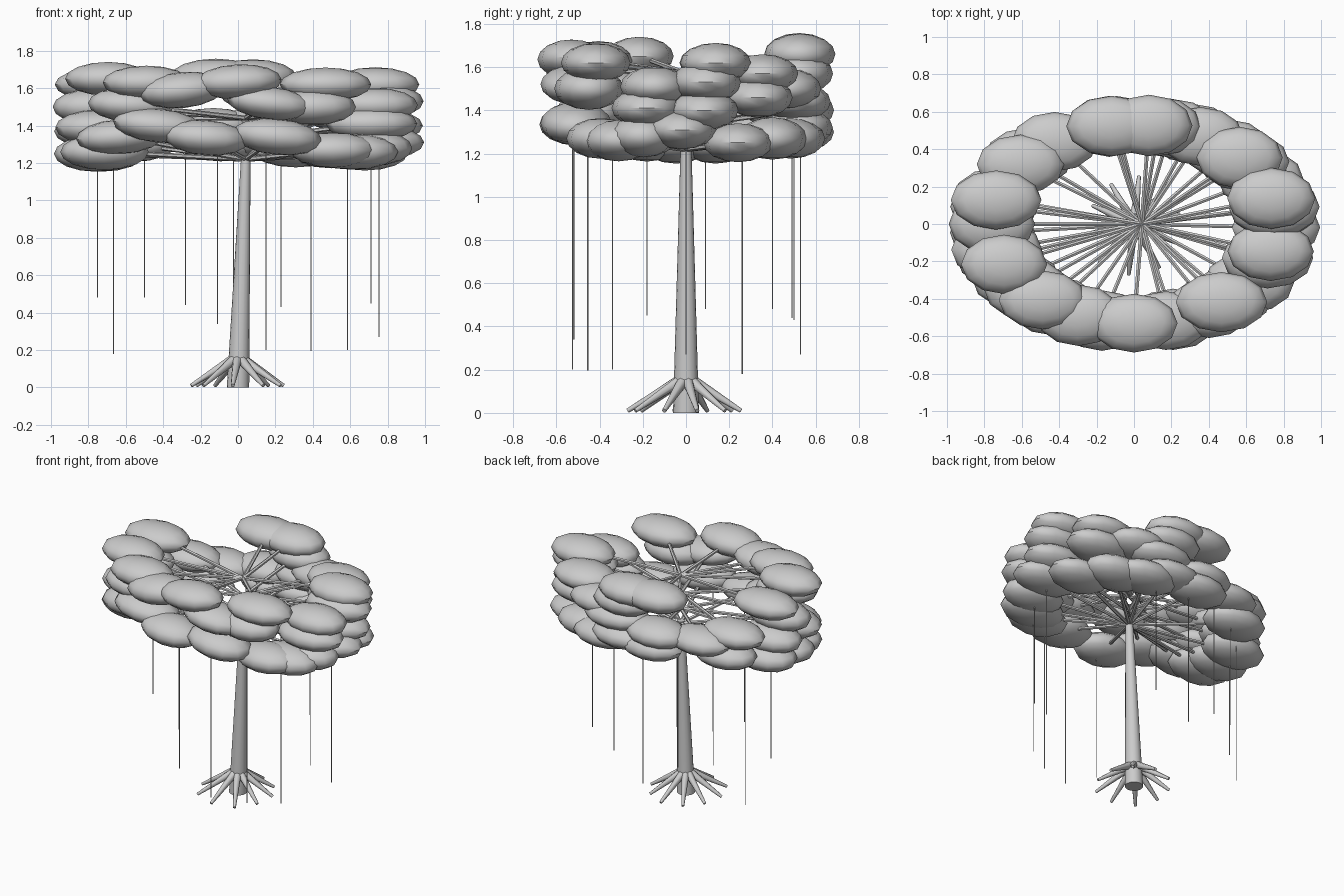
import bpy, bmesh, math, random
from mathutils import Vector, Matrix

if "Cube" in bpy.data.objects:
    bpy.data.objects.remove(bpy.data.objects["Cube"])

random.seed(4)
grey = bpy.data.materials.new("plain grey")
grey.diffuse_color = (0.6, 0.6, 0.6, 1)
grey.use_nodes = True
grey.node_tree.nodes["Principled BSDF"].inputs["Base Color"].default_value = grey.diffuse_color


def add_rod(bm, start, end, r1, r2, sides):
    """Tapered rod between two points."""
    a, b = Vector(start), Vector(end)
    d = b - a
    m = Matrix.Translation((a + b) / 2) @ d.to_track_quat('Z', 'Y').to_matrix().to_4x4()
    bmesh.ops.create_cone(bm, cap_ends=True, segments=sides, radius1=r1, radius2=r2,
                          depth=d.length, matrix=m)


def finish(bm, name):
    me = bpy.data.meshes.new(name)
    bm.to_mesh(me)
    bm.free()
    ob = bpy.data.objects.new(name, me)
    bpy.context.collection.objects.link(ob)
    me.materials.append(grey)
    bpy.ops.object.select_all(action='DESELECT')
    ob.select_set(True)
    bpy.context.view_layer.objects.active = ob
    bpy.ops.object.shade_smooth_by_angle(angle=math.radians(50))
    return ob


def ring(deg, z):
    t = math.radians(deg)
    return Vector((0.76 * math.cos(t), 0.53 * math.sin(t), z))


# Leaning tapered trunk with level ends
bm = bmesh.new()
bmesh.ops.create_cone(bm, cap_ends=True, segments=16, radius1=0.06, radius2=0.025, depth=1.24,
                      matrix=Matrix.Translation((0, 0, 0.62)))
for v in bm.verts:
    v.co.x += 0.042 * v.co.z / 1.24
finish(bm, "trunk")

# Splayed roots
bm = bmesh.new()
for i in range(10):
    t = math.radians(36 * i + 12)
    d = Vector((math.cos(t), math.sin(t), 0))
    r = random.uniform(0.24, 0.28)
    add_rod(bm, d * 0.03 + Vector((0, 0, 0.15)), d * r + Vector((0, 0, 0.01)), 0.026, 0.010, 8)
finish(bm, "roots")

# Canopy tiers: hub height, then (ring angle, height, optional tilt) of each leaf clump
tiers = [
    (1.22, [(-2, 1.31), (-22, 1.28), (-36, 1.26), (-48, 1.27), (-74, 1.34, .1), (-103, 1.335, .08),
            (-146, 1.34, -.06), (-175, 1.25), (-160, 1.26), (165, 1.25), (138, 1.30),
            (97, 1.30), (80, 1.32), (66, 1.27), (49, 1.27), (27, 1.25)]),
    (1.33, [(9, 1.40), (39, 1.46), (75, 1.44), (100, 1.40), (124, 1.39),
            (170, 1.37), (-165, 1.39), (-124, 1.40, .1), (-20, 1.41)]),
    (1.44, [(10, 1.53), (-16, 1.51), (-58, 1.50), (-77, 1.52, .12), (-139, 1.51, .05), (180, 1.50),
            (143, 1.44), (80, 1.57), (62, 1.50), (42, 1.57)]),
    (1.57, [(15, 1.62), (-52, 1.62), (-90, 1.635, -.05), (-113, 1.59, -.1), (-130, 1.63),
            (-156, 1.65), (166, 1.62), (99, 1.66), (84, 1.66)]),
]
leaves, branches = bmesh.new(), bmesh.new()
for hub, clumps in tiers:
    for deg, z, *tilt in clumps:
        c = ring(deg, z)
        size = (random.uniform(0.225, 0.245), random.uniform(0.157, 0.165),
                random.uniform(0.088, 0.098))
        m = (Matrix.Translation(c) @ Matrix.Rotation(sum(tilt), 4, 'Y')
             @ Matrix.Diagonal((*size, 1)))
        bmesh.ops.create_uvsphere(leaves, u_segments=12, v_segments=8, radius=1, matrix=m)
        add_rod(branches, (0.042, 0, hub), c, 0.013, 0.011, 6)
finish(leaves, "leaf_clumps")
finish(branches, "branches")

# Thin hanging vines: x, y, lower end
vines = [(-.75, .09, .48), (-.665, .26, .18), (-.5, .4, .48), (-.28, .49, .44),
         (-.11, -.52, .34), (-.025, .53, .27), (.15, -.525, .2), (.23, .5, .43),
         (.39, -.455, .195), (.585, -.34, .2), (.71, -.18, .45), (.755, 0, .27)]
bm = bmesh.new()
for x, y, z in vines:
    add_rod(bm, (x, y, z), (x, y, 1.27), 0.003, 0.003, 6)
finish(bm, "hanging_vines")
